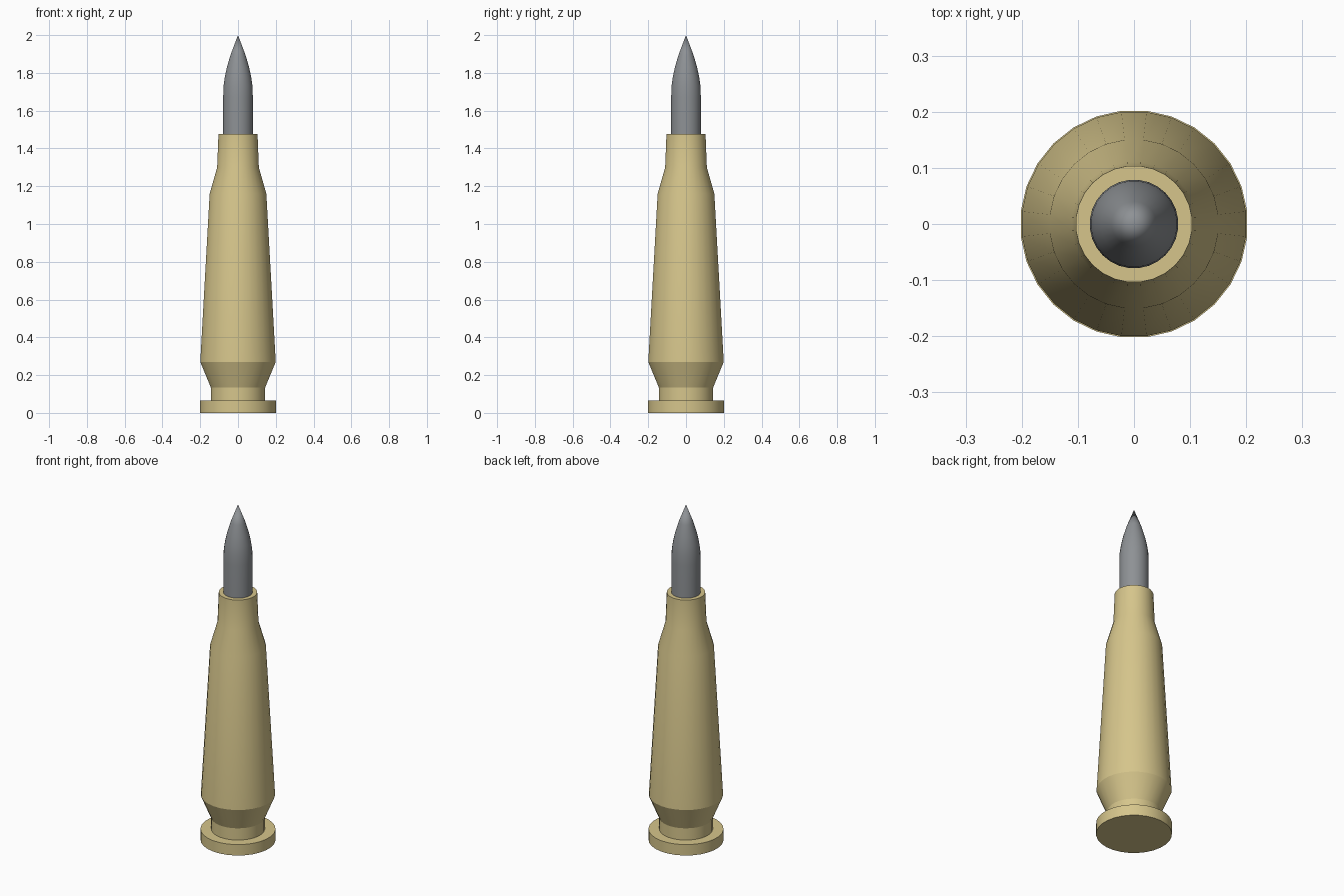
import bpy, bmesh, math

if "Cube" in bpy.data.objects:
    bpy.data.objects.remove(bpy.data.objects["Cube"])

SIDES = 28


def material(name, rgb):
    m = bpy.data.materials.new(name)
    m.diffuse_color = (*rgb, 1.0)
    m.use_nodes = True
    m.node_tree.nodes["Principled BSDF"].inputs["Base Color"].default_value = m.diffuse_color
    return m


def lathe(name, profile, mat):
    """Revolve (radius, z) points around z; radius 0 makes a pole."""
    bm = bmesh.new()
    rings = []
    for r, z in profile:
        if r == 0:
            rings.append([bm.verts.new((0, 0, z))] * SIDES)
        else:
            rings.append([bm.verts.new((r * math.cos(a), r * math.sin(a), z))
                          for a in (2 * math.pi * (i + 0.5) / SIDES for i in range(SIDES))])
    for lo, hi in zip(rings, rings[1:]):
        for i in range(SIDES):
            j = (i + 1) % SIDES
            # dict drops the repeated pole vertex
            bm.faces.new(list(dict.fromkeys((lo[i], lo[j], hi[j], hi[i]))))
    bmesh.ops.recalc_face_normals(bm, faces=bm.faces)
    mesh = bpy.data.meshes.new(name)
    bm.to_mesh(mesh)
    bm.free()
    mesh.materials.append(mat)
    obj = bpy.data.objects.new(name, mesh)
    bpy.context.collection.objects.link(obj)
    bpy.ops.object.select_all(action='DESELECT')
    obj.select_set(True)
    bpy.context.view_layer.objects.active = obj
    bpy.ops.object.shade_smooth_by_angle(angle=math.radians(14))
    return obj


brass = material("brass", (0.67, 0.56, 0.26))
steel = material("steel_grey", (0.27, 0.285, 0.30))

# Casing: rim, extractor groove, tapered body, shoulder, neck and flat mouth
lathe("casing", [(0, 0), (0.203, 0), (0.203, 0.065), (0.145, 0.065), (0.145, 0.135),
                 (0.201, 0.27), (0.151, 1.16), (0.111, 1.30), (0.104, 1.477),
                 (0.075, 1.477), (0.075, 1.40), (0, 1.40)], brass)

# Bullet: straight shank and pointed nose
lathe("bullet", [(0, 1.41), (0.079, 1.41), (0.079, 1.67), (0.077, 1.73), (0.070, 1.78),
                 (0.059, 1.83), (0.040, 1.895), (0, 2.0)], steel)
